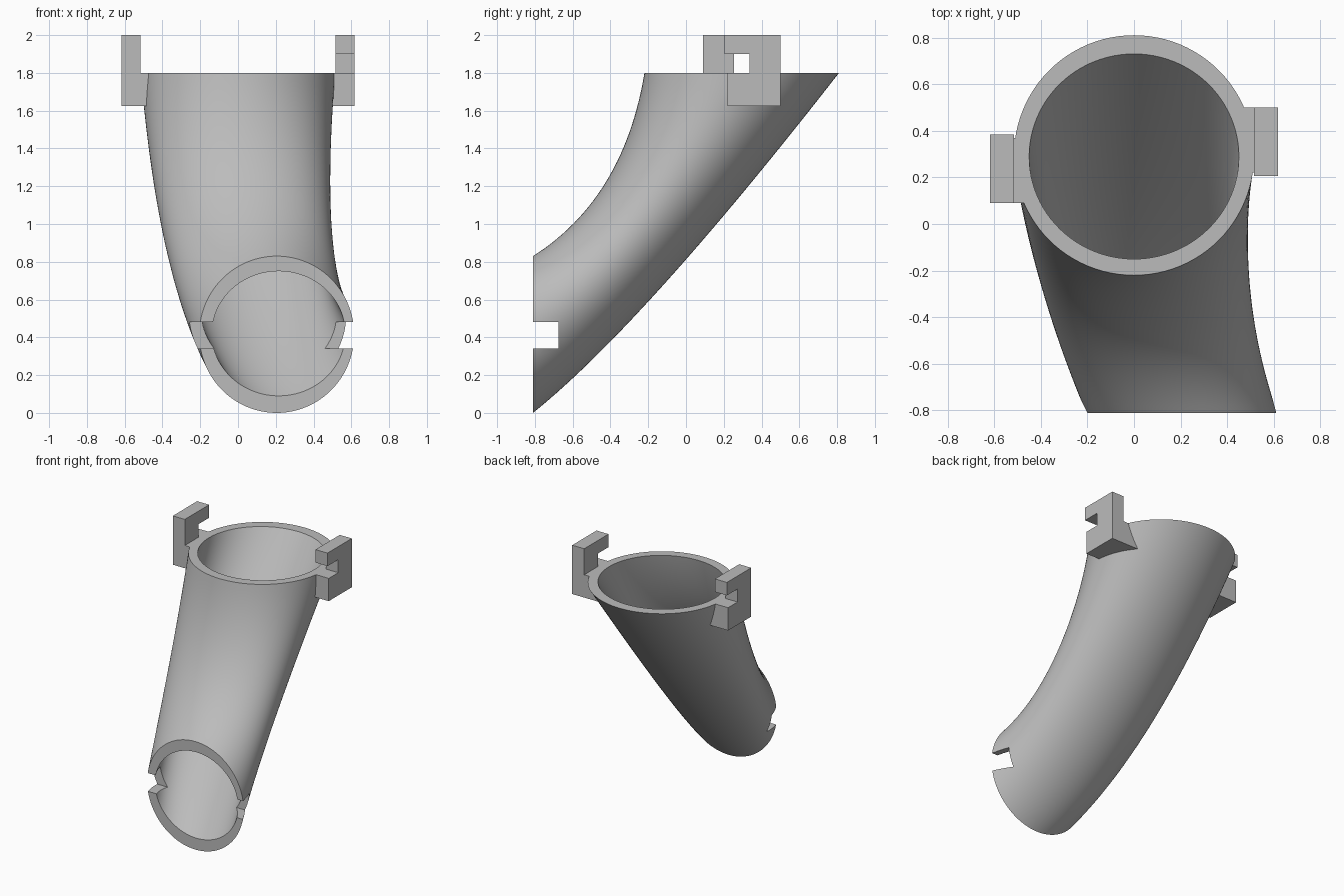
import bpy, bmesh, math
from mathutils import Vector, Matrix

if "Cube" in bpy.data.objects:
    bpy.data.objects.remove(bpy.data.objects["Cube"], do_unlink=True)

SIDES, STEPS = 96, 28

grey = bpy.data.materials.new("plain grey")
grey.use_nodes = True
colour = (0.5, 0.5, 0.5, 1)
grey.diffuse_color = colour
grey.node_tree.nodes["Principled BSDF"].inputs["Base Color"].default_value = colour


def finish(name, bm):
    bmesh.ops.recalc_face_normals(bm, faces=bm.faces)
    mesh = bpy.data.meshes.new(name)
    bm.to_mesh(mesh)
    bm.free()
    obj = bpy.data.objects.new(name, mesh)
    bpy.context.collection.objects.link(obj)
    mesh.materials.append(grey)
    return obj


def swept_duct(name, low, mid, high, t0=0.0, t1=1.0):
    """Solid loft through three rings; each ring is (centre, cos vector, sin vector)."""
    bm = bmesh.new()
    rings = []
    for i in range(STEPS + 1):
        t = t0 + (t1 - t0) * i / STEPS
        weights = ((1 - t) ** 2, 2 * t * (1 - t), t * t)
        ring = []
        for k in range(SIDES):
            a = 2 * math.pi * k / SIDES
            p = Vector()
            for w, (c, u, v) in zip(weights, (low, mid, high)):
                p += w * (Vector(c) + Vector(u) * math.cos(a) + Vector(v) * math.sin(a))
            ring.append(bm.verts.new(p))
        rings.append(ring)
    for r, s in zip(rings, rings[1:]):
        for k in range(SIDES):
            n = (k + 1) % SIDES
            bm.faces.new((r[k], r[n], s[n], s[k]))
    bm.faces.new(rings[0])
    bm.faces.new(rings[-1])
    return finish(name, bm)


def prism(name, profile, x0, x1, turned=False):
    """Extrude a (y, z) profile along x; turned spins it half round the top opening."""
    bm = bmesh.new()
    face = bm.faces.new([bm.verts.new((x0, y, z)) for y, z in profile])
    out = bmesh.ops.extrude_face_region(bm, geom=[face])
    moved = [g for g in out["geom"] if isinstance(g, bmesh.types.BMVert)]
    bmesh.ops.translate(bm, verts=moved, vec=(x1 - x0, 0, 0))
    if turned:
        bmesh.ops.rotate(bm, verts=bm.verts, cent=(0, 0.295, 0),
                         matrix=Matrix.Rotation(math.pi, 3, 'Z'))
    return finish(name, bm)


def combine(target, other, operation):
    mod = target.modifiers.new(operation.lower(), 'BOOLEAN')
    mod.operation = operation
    mod.solver = 'EXACT'
    mod.object = other
    bpy.context.view_layer.objects.active = target
    bpy.ops.object.modifier_apply(modifier=mod.name)
    bpy.data.objects.remove(other, do_unlink=True)


def rect(y0, y1, z0, z1):
    return [(y0, z0), (y1, z0), (y1, z1), (y0, z1)]


# Curved duct body: upright ring at the front, level ring at the top
duct = swept_duct("curved_duct",
                  ((0.205, -0.81, 0.415), (0.41, 0, 0), (0, 0, 0.415)),
                  ((0, -0.28, 0.80), (0.43, 0, 0), (0, -0.05, 0.335)),
                  ((0, 0.295, 1.8), (0.515, 0, 0), (0, -0.515, 0)))

# Hollow bore running slightly past both ends
bore = swept_duct("bore_cutter",
                  ((0.215, -0.81, 0.42), (0.353, 0, 0), (0, 0, 0.33)),
                  ((0, -0.28, 0.80), (0.365, 0, 0), (0, -0.04, 0.27)),
                  ((0, 0.29, 1.8), (0.45, 0, 0), (0, -0.44, 0)),
                  -0.015, 1.015)

# Hooked brackets, one each side, with lugs joining them to the duct
hook = [(0.22, 1.625), (0.5, 1.625), (0.5, 2), (0.205, 2),
        (0.205, 1.9), (0.335, 1.9), (0.335, 1.8), (0.22, 1.8)]
for turned in (False, True):
    combine(duct, prism("lug", rect(0.22, 0.5, 1.625, 1.8), 0.27, 0.56, turned), 'UNION')
    combine(duct, prism("hook", hook, 0.515, 0.617, turned), 'UNION')

combine(duct, bore, 'DIFFERENCE')

# Locking slots in both sides of the front opening
combine(duct, prism("slot_cutter", rect(-0.95, -0.675, 0.34, 0.48), -0.6, 1.0), 'DIFFERENCE')

bpy.ops.object.select_all(action='DESELECT')
duct.select_set(True)
bpy.context.view_layer.objects.active = duct
bpy.ops.object.shade_smooth_by_angle(angle=math.radians(30))
